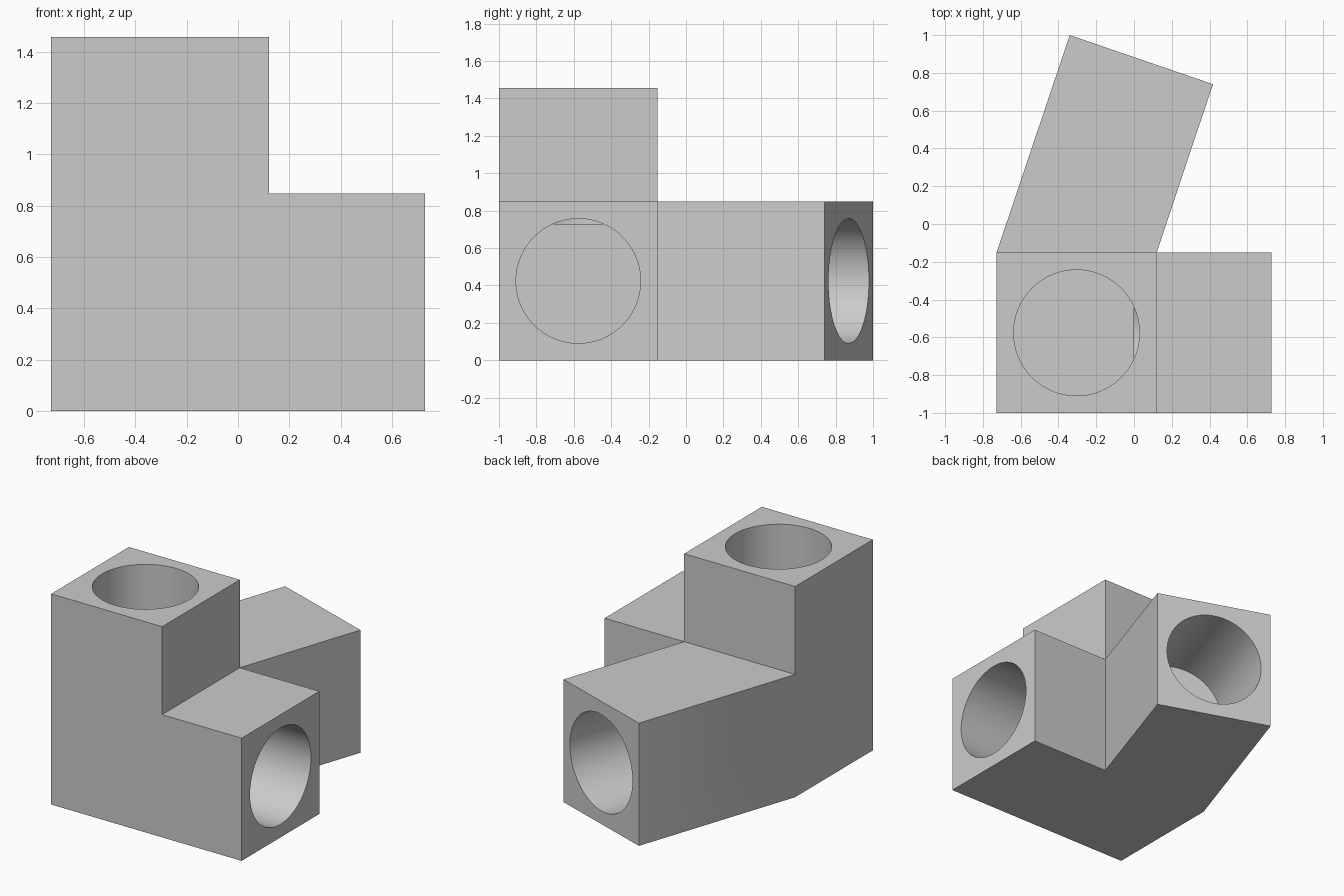
import bpy, bmesh, math
from mathutils import Vector

if "Cube" in bpy.data.objects:
    bpy.data.objects.remove(bpy.data.objects["Cube"])

SIDE = 0.848       # tube section
REACH = 1.456      # outer length of the straight arms
X0, Y0 = -0.728, -1.0
X1, Y1 = X0 + SIDE, Y0 + SIDE
BORE = 0.333       # socket radius
DEPTH = 0.728      # socket depth

grey = bpy.data.materials.new("grey")
grey.use_nodes = True
colour = (0.6, 0.6, 0.6, 1)
grey.diffuse_color = colour
grey.node_tree.nodes["Principled BSDF"].inputs["Base Color"].default_value = colour

# Plan of the hub, side arm and slanted arm
bm = bmesh.new()
plan = {
    "hub_front": (X0, Y0), "arm_front": (X1, Y0), "tip_front": (X0 + REACH, Y0),
    "tip_back": (X0 + REACH, Y1), "arm_back": (X1, Y1), "hub_back": (X0, Y1),
    "slant_right": (0.418, 0.74), "slant_left": (-0.34, 1.0),
}
v = {name: bm.verts.new((x, y, 0)) for name, (x, y) in plan.items()}
for names in (("hub_front", "arm_front", "arm_back", "hub_back"),
              ("arm_front", "tip_front", "tip_back", "arm_back"),
              ("hub_back", "arm_back", "slant_right", "slant_left")):
    bm.faces.new([v[n] for n in names])

# Raise the plan, then the upright arm above the hub
up = bmesh.ops.extrude_face_region(bm, geom=bm.faces[:])["geom"]
bmesh.ops.translate(bm, verts=[g for g in up if isinstance(g, bmesh.types.BMVert)],
                    vec=(0, 0, SIDE))
bmesh.ops.recalc_face_normals(bm, faces=bm.faces[:])
middle = Vector(((X0 + X1) / 2, (Y0 + Y1) / 2, SIDE))
hub_top = min(bm.faces, key=lambda f: (f.calc_center_median() - middle).length)
top = bmesh.ops.extrude_discrete_faces(bm, faces=[hub_top])["faces"]
bmesh.ops.translate(bm, verts=list(top[0].verts), vec=(0, 0, REACH - SIDE))
bmesh.ops.remove_doubles(bm, verts=bm.verts[:], dist=0.0001)
bmesh.ops.dissolve_limit(bm, angle_limit=math.radians(1),
                         verts=bm.verts[:], edges=bm.edges[:])
bmesh.ops.recalc_face_normals(bm, faces=bm.faces[:])
mesh = bpy.data.meshes.new("corner_connector")
bm.to_mesh(mesh)
bm.free()
mesh.materials.append(grey)
body = bpy.data.objects.new("corner_connector", mesh)
bpy.context.collection.objects.link(body)


def cut_socket(name, mouth, direction):
    """Bore a blind round socket inward from the mouth."""
    d = Vector(direction).normalized()
    extra = 0.1
    bpy.ops.mesh.primitive_cylinder_add(
        vertices=96, radius=BORE, depth=DEPTH + extra,
        location=Vector(mouth) + d * (extra - DEPTH) / 2,
        rotation=d.to_track_quat('Z', 'Y').to_euler())
    cutter = bpy.context.object
    cutter.name = name
    cutter.hide_render = True
    cutter.data.materials.append(grey)
    mod = body.modifiers.new(name, 'BOOLEAN')
    mod.operation = 'DIFFERENCE'
    mod.solver = 'EXACT'
    mod.object = cutter
    bpy.ops.object.select_all(action='DESELECT')
    body.select_set(True)
    bpy.context.view_layer.objects.active = body
    bpy.ops.object.modifier_apply(modifier=name)
    bpy.data.objects.remove(cutter)


# Sockets in the three open ends
left = Vector(plan["slant_left"])
right = Vector(plan["slant_right"])
end = (left + right) / 2
across = right - left
cut_socket("top_socket", (middle.x, middle.y, REACH), (0, 0, 1))
cut_socket("side_socket", (X0 + REACH, middle.y, SIDE / 2), (1, 0, 0))
cut_socket("slanted_socket", (end.x, end.y, SIDE / 2), (-across.y, across.x, 0))

bpy.ops.object.shade_smooth_by_angle(angle=math.radians(30))
